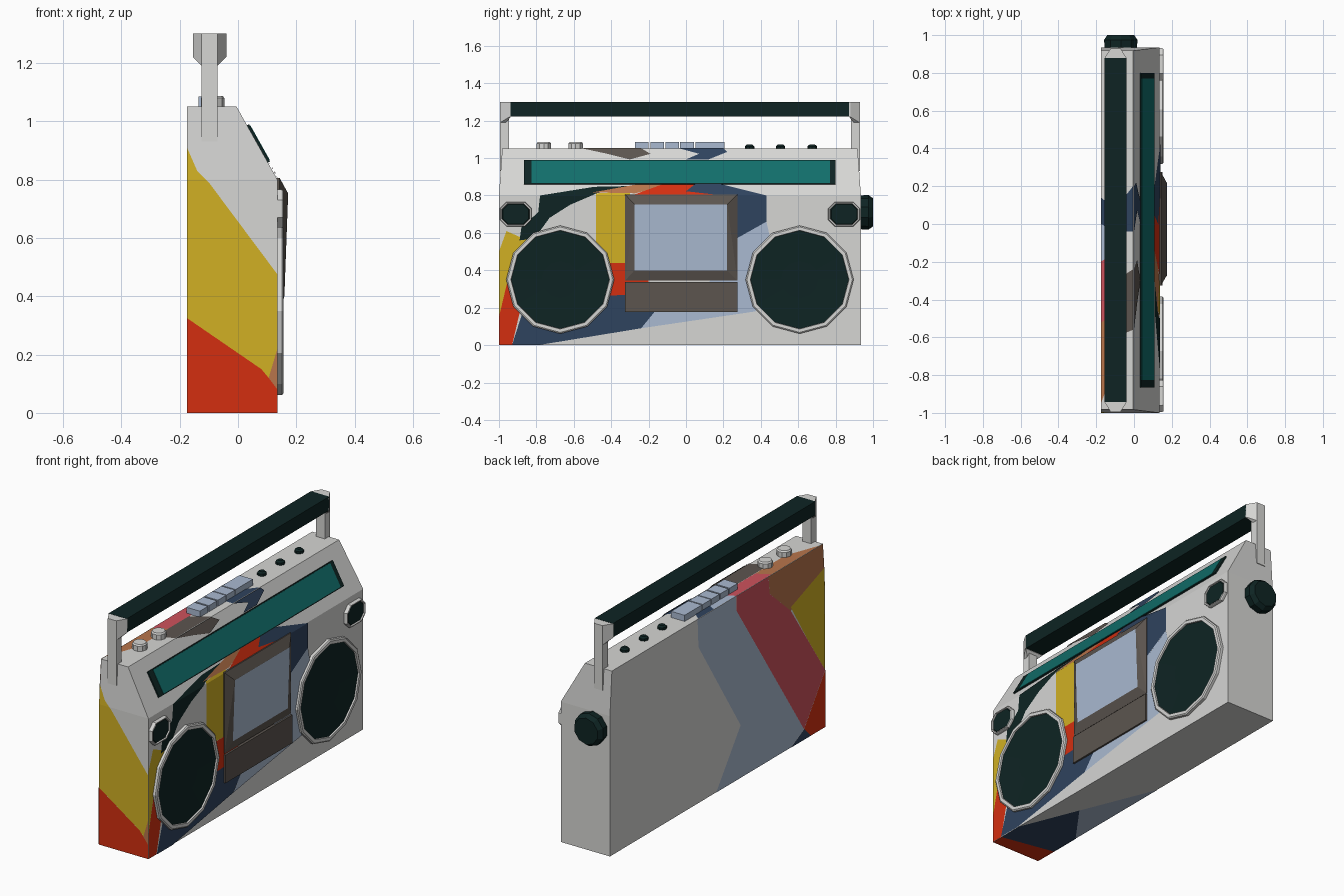
import bpy, bmesh, math
from mathutils import Vector

if "Cube" in bpy.data.objects:
    bpy.data.objects.remove(bpy.data.objects["Cube"])

C = -0.0325          # y of the body's mirror plane
FRONT = 0.135        # x of the speaker face
BACK = -0.175
SH = 0.8             # height where the face starts to slope


def material(name, rgb):
    lin = [(c / 255 / 12.92) if c < 11 else ((c / 255 + 0.055) / 1.055) ** 2.4 for c in rgb]
    m = bpy.data.materials.new(name)
    m.diffuse_color = (*lin, 1)
    m.use_nodes = True
    m.node_tree.nodes["Principled BSDF"].inputs["Base Color"].default_value = m.diffuse_color
    return m


GREY = material("light_grey", (214, 214, 212))
DARK = material("dark_green", (14, 36, 35))
TEAL = material("teal", (17, 110, 106))
BLUE = material("light_blue", (170, 186, 209))
TAUPE = material("taupe", (92, 85, 79))
YELLOW = material("yellow", (209, 176, 36))
RED = material("red", (212, 47, 16))
NAVY = material("navy", (47, 67, 94))
BROWN = material("brown", (184, 117, 75))
PINK = material("pink_red", (206, 82, 93))


def finish(name, bm, mat, recalc=True):
    if recalc:
        bmesh.ops.recalc_face_normals(bm, faces=bm.faces[:])
    me = bpy.data.meshes.new(name)
    bm.to_mesh(me)
    bm.free()
    me.materials.append(mat)
    ob = bpy.data.objects.new(name, me)
    bpy.context.collection.objects.link(ob)
    return ob


def hull(name, pts, mat):
    bm = bmesh.new()
    for p in pts:
        bm.verts.new(p)
    bmesh.ops.convex_hull(bm, input=bm.verts[:])
    bmesh.ops.dissolve_limit(bm, angle_limit=0.005, verts=bm.verts[:], edges=bm.edges[:])
    return finish(name, bm, mat)


def box(x0, x1, y0, y1, z0, z1):
    return [(x, y, z) for x in (x0, x1) for y in (y0, y1) for z in (z0, z1)]


def loft(name, outline, profile, centre, axis, mat, cap=True):
    """Scale a 2D outline along (scale, height) steps, pointing along an axis."""
    c = Vector(centre)
    put = {'x': lambda u, v, h: (h, u, v), 'y': lambda u, v, h: (u, h, v),
           'z': lambda u, v, h: (u, v, h)}[axis]
    bm = bmesh.new()
    loops = [[bm.verts.new(c + Vector(put(u * s, v * s, h))) for u, v in outline]
             for s, h in profile]
    n = len(outline)
    for a, b in zip(loops, loops[1:]):
        for i in range(n):
            j = (i + 1) % n
            bm.faces.new((a[i], a[j], b[j], b[i]))
    if cap:
        bm.faces.new(loops[-1])
    return finish(name, bm, mat)


def ngon(n, r=1.0, turn=0.0):
    return [(r * math.cos(turn + math.tau * i / n), r * math.sin(turn + math.tau * i / n))
            for i in range(n)]


# ---- body: profile with sloped top front, ends leaning in above the shoulder
taper = lambda z: max(0, z - SH) * 0.07
face_x = lambda z: FRONT - max(0, z - SH) * 0.56
profile = [(BACK, 0), (FRONT, 0), (FRONT, SH), (face_x(1.05), 1.05), (BACK, 1.05), (BACK, SH)]
hull("body", [(x, C + s * (0.9675 - taper(z)), z) for x, z in profile for s in (-1, 1)], GREY)


# ---- painted pattern: thin plates laid on each side of the body
def on_face(y, z, o, sloped=False):
    n = (0.873, 0.489) if sloped else (1, 0)
    return (face_x(z) + o * n[0], y, z + o * n[1])


SIDES = {
    "front": (on_face, (1, 0, 0)),
    "back": (lambda y, z, o, s=False: (BACK - o, y, z), (-1, 0, 0)),
    "end": (lambda x, z, o, s=False: (x, -1 - o + taper(z), z), (0, -1, 0)),
    "top": (lambda x, y, o, s=False: (x, y, 1.05 + o), (0, 0, 1)),
    "bottom": (lambda x, y, o, s=False: (x, y, -o), (0, 0, -1)),
}
counts = {}


def paint(side, mat, *pts):
    fn, out = SIDES[side]
    k = counts[side] = counts.get(side, 0) + 1
    off = 0.0012 + 0.0004 * k if side != "bottom" else 0.0003 * k
    bm = bmesh.new()
    bm.faces.new([bm.verts.new((a, b, 0)) for a, b in pts])
    # split at the shoulder so the plate folds with the body
    bmesh.ops.bisect_plane(bm, geom=bm.verts[:] + bm.edges[:] + bm.faces[:],
                           plane_co=(0, SH, 0), plane_no=(0, 1, 0))
    for v in bm.verts:
        v.co = fn(v.co.x, v.co.y, off, v.co.y > SH + 1e-4)
    bm.normal_update()
    for f in bm.faces:
        if f.normal.dot(Vector(out)) < 0:
            f.normal_flip()
    finish(f"paint_{side}_{k}", bm, mat, recalc=False)


# speaker face
paint("front", YELLOW, (-1, .15), (-.95, .36), (-.7, .4), (-.8, .57), (-.87, .57), (-.96, .61), (-1, .5))
paint("front", RED, (-1, 0), (-.93, 0), (-.86, .3), (-.95, .36), (-1, .15))
paint("front", YELLOW, (-.48, .81), (-.3, .82), (-.3, .44), (-.42, .44), (-.48, .5))
paint("front", DARK, (-.78, .8), (-.49, .845), (-.25, .85), (-.48, .81), (-.62, .75), (-.73, .68),
      (-.81, .57), (-.89, .56), (-.88, .63), (-.79, .71))
paint("front", BROWN, (-.5, .815), (-.25, .86), (-.08, .86), (-.27, .81))
paint("front", RED, (-.29, .8), (-.12, .86), (.1, .86), (.02, .82), (.2, .8))
paint("front", RED, (-.42, .44), (-.2, .44), (-.2, .27), (-.5, .25))
paint("front", NAVY, (-.93, 0), (-.79, 0), (-.24, .09), (-.15, .2), (-.3, .27), (-.5, .26), (-.85, .25))
paint("front", BLUE, (-.24, .09), (.37, .18), (.5, .35), (.43, .66), (.27, .57), (.1, .3), (-.15, .2))
paint("front", NAVY, (0, .82), (.05, .86), (.18, .86), (.43, .8), (.43, .66), (.27, .57), (.2, .6), (.2, .8))
paint("front", TAUPE, (-.56, 1.05), (-.24, 1.05), (-.19, 1.02), (-.3, .99), (-.42, 1.02))
paint("front", NAVY, (-.04, 1.05), (.2, 1.05), (.22, 1.03), (.12, .99), (0, .99), (.07, 1.02))
# left end
paint("end", YELLOW, (-.175, .91), (-.14, .83), (-.1, .79), (.135, .475), (.135, .2), (.105, .12),
      (.08, .15), (-.175, .325))
paint("end", RED, (-.175, 0), (-.175, .325), (.08, .15), (.105, .12), (.135, .08), (.135, 0))
paint("end", BROWN, (.135, .22), (.105, .12), (.135, .08))
# back
paint("back", BLUE, (.148, 1.05), (.14, .89), (-.24, .3), (-.02, 0), (-.69, 0), (-.81, .06), (-.2, .97), (-.2, 1.05))
paint("back", PINK, (-.2, 1.05), (-.2, .97), (-.81, .06), (-1, .325), (-.69, .78), (-.5, .95), (-.49, 1.05))
paint("back", BROWN, (-.49, 1.05), (-.98, 1.05), (-.992, .91), (-.69, .78), (-.5, .95))
paint("back", YELLOW, (-.992, .91), (-.69, .8), (-.84, .56), (-1, .325))
paint("back", RED, (-1, .325), (-.81, .06), (-.87, 0), (-1, 0))
paint("back", NAVY, (-.81, .06), (-.87, 0), (-.69, 0))
# top
paint("top", BROWN, (-.175, -.95), (-.175, -.52), (-.1, -.48), (-.1, -.75))
paint("top", PINK, (-.175, -.52), (-.175, -.2), (-.1, -.15), (-.1, -.48))
paint("top", BLUE, (-.175, -.2), (-.175, .02), (-.1, -.02), (-.1, -.15))
paint("top", NAVY, (-.175, .0), (-.175, .14), (-.1, .08), (-.005, .2), (-.005, -.04), (-.1, -.04))
paint("top", TAUPE, (-.1, -.6), (-.005, -.56), (-.005, -.24), (-.1, -.3))
# underside
paint("bottom", RED, (.135, -1), (.135, -.93), (-.175, -.87), (-.175, -1))
paint("bottom", NAVY, (.135, -.93), (.135, -.785), (0, -.45), (-.175, -.69), (-.175, -.87))
paint("bottom", BLUE, (0, -.45), (-.175, -.02), (-.175, -.69))

# ---- speakers, tweeters, handle posts and caps on both sides
ROUND12 = ngon(12)
cut = [(-.085, .03), (-.05, .065), (.05, .065), (.085, .03)]
TWEET = cut + [(-u, -v) for u, v in cut]
for s, side in ((-1, "left"), (1, "right")):
    sp = (FRONT, C + s * 0.64, 0.35)
    loft("speaker_ring_" + side, ROUND12, [(.289, 0), (.289, .016), (.282, .021), (.264, .021), (.262, .01)],
         sp, 'x', GREY, cap=False)
    loft("speaker_grille_" + side, ROUND12, [(.263, .0125), (.1, .009)], sp, 'x', DARK)
    tw = (FRONT, C + s * 0.878, 0.7)
    loft("tweeter_ring_" + side, TWEET, [(1, 0), (1, .014), (.96, .02), (.88, .02), (.85, .01)],
         tw, 'x', GREY, cap=False)
    loft("tweeter_grille_" + side, TWEET, [(.87, .01), (.8, .016)], tw, 'x', DARK)
    hull("handle_post_" + side, box(-.125, -.07, C + s * .915, C + s * .9625, .93, 1.3), GREY)
    hull("handle_cap_" + side, box(-.155, -.04, C + s * .905, C + s * .912, 1.22, 1.3)
         + box(-.125, -.07, C + s * .93, C + s * .96, 1.19, 1.3), GREY)
hull("handle_grip", box(-.155, -.04, C - .911, C + .911, 1.222, 1.301), DARK)

# ---- cassette door, window and lower panel
inner = [(.172, -.275, .752), (.172, .22, .752), (.159, .22, .40), (.159, -.275, .40)]
hull("cassette_door", box(.12, .143, -.325, .275, .345, .805) + inner, TAUPE)
bm = bmesh.new()
bm.faces.new([bm.verts.new((x + .0015, y, z)) for x, y, z in reversed(inner)])
finish("cassette_window", bm, BLUE, recalc=False)
hull("cassette_panel", box(.12, .15, -.325, .275, .178, .338), TAUPE)

# ---- tuning display on the slope
hull("display_frame", [on_face(y, z, o, True) for y in (-.865, .80) for z in (.858, .986)
                       for o in (-.01, .008)], DARK)
hull("display_glass", [on_face(y, z, o, True) for y in (-.825, .77) for z in (.863, .981)
                       for o in (0, .01)], TEAL)

# ---- controls on the top
for i, (a, b) in enumerate([(-.273, -.2), (-.19, -.118), (-.109, -.037), (-.031, .043), (.05, .205)]):
    hull(f"key_{i + 1}", box(-.135, -.05, a, b, 1.04, 1.085), BLUE)
for i, y in enumerate((-.76, -.59)):
    loft(f"top_knob_{i + 1}", ngon(10), [(.04, 0), (.04, .032), (.034, .04)], (-.087, y, 1.047), 'z', GREY)
for i, y in enumerate((.34, .505, .675)):
    loft(f"small_button_{i + 1}", ngon(8), [(.025, 0), (.025, .016), (.015, .025)], (-.087, y, 1.047), 'z', DARK)

# ---- tuning knob on the right end
loft("tuning_knob", ngon(10, turn=math.pi / 10), [(.09, 0), (.093, .045), (.075, .07)], (-.07, .93, .71), 'y', DARK)
